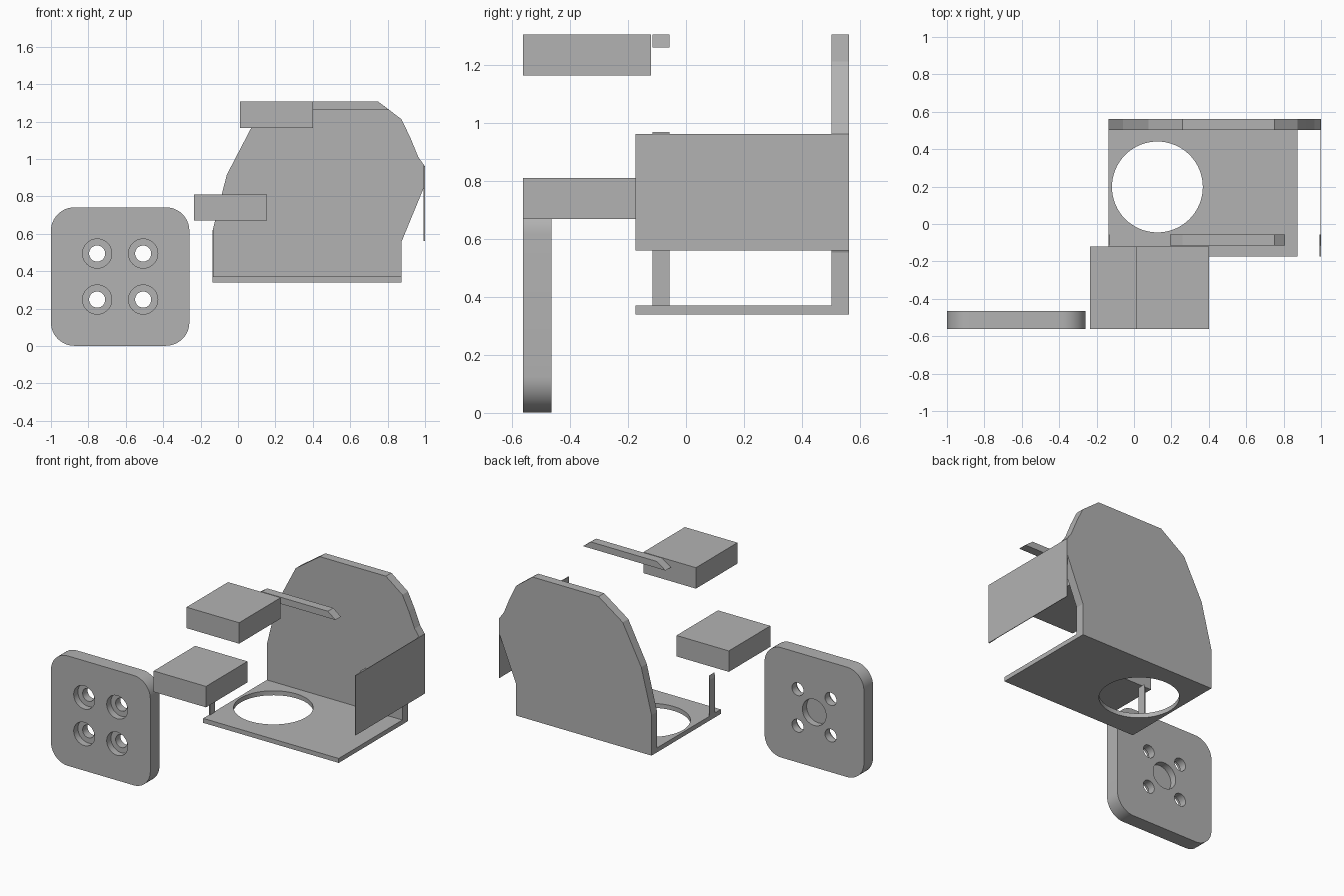
import bpy, bmesh, math

if "Cube" in bpy.data.objects:
    bpy.data.objects.remove(bpy.data.objects["Cube"])

grey = bpy.data.materials.new("plain grey")
grey.diffuse_color = (0.448, 0.448, 0.448, 1)
grey.use_nodes = True
grey.node_tree.nodes["Principled BSDF"].inputs["Base Color"].default_value = grey.diffuse_color


def prism(name, profile, y0, y1):
    """Extrude an (x, z) outline from y0 to y1."""
    bm = bmesh.new()
    face = bm.faces.new([bm.verts.new((x, y0, z)) for x, z in profile])
    out = bmesh.ops.extrude_face_region(bm, geom=[face])["geom"]
    for v in out:
        if isinstance(v, bmesh.types.BMVert):
            v.co.y = y1
    bmesh.ops.recalc_face_normals(bm, faces=bm.faces)
    mesh = bpy.data.meshes.new(name)
    bm.to_mesh(mesh)
    bm.free()
    mesh.materials.append(grey)
    ob = bpy.data.objects.new(name, mesh)
    bpy.context.collection.objects.link(ob)
    return ob


def box(name, x0, x1, y0, y1, z0, z1):
    return prism(name, [(x0, z0), (x1, z0), (x1, z1), (x0, z1)], y0, y1)


def drill(ob, centre, radius, depth, axis):
    """Cut a round hole; centre is the middle of the cutter."""
    rot = (math.pi / 2, 0, 0) if axis == "Y" else (0, 0, 0)
    bpy.ops.mesh.primitive_cylinder_add(vertices=64, radius=radius, depth=depth,
                                        location=centre, rotation=rot)
    cutter = bpy.context.object
    cutter.hide_render = True
    cutter.data.materials.append(grey)
    mod = ob.modifiers.new("hole", "BOOLEAN")
    mod.operation, mod.solver, mod.object = "DIFFERENCE", "EXACT", cutter
    bpy.context.view_layer.objects.active = ob
    bpy.ops.object.modifier_apply(modifier=mod.name)
    bpy.data.objects.remove(cutter)


def smooth(ob):
    bpy.ops.object.select_all(action="DESELECT")
    ob.select_set(True)
    bpy.context.view_layer.objects.active = ob
    bpy.ops.object.shade_smooth_by_angle(angle=math.radians(30))


# Rounded mounting plate: four counterbored holes, blind recess at the back
CX, CZ, HALF, R = -0.63, 0.371, 0.37, 0.125
Y0, Y1 = -0.562, -0.465
outline = []
for q, (sx, sz) in enumerate([(1, 1), (-1, 1), (-1, -1), (1, -1)]):
    for i in range(13):
        a = math.pi / 2 * (q + i / 12)
        outline.append((CX + sx * (HALF - R) + R * math.cos(a),
                        CZ + sz * (HALF - R) + R * math.sin(a)))
plate = prism("mounting_plate", outline, Y0, Y1)
for sx in (-1, 1):
    for sz in (-1, 1):
        x, z = CX + sx * 0.123, CZ + sz * 0.123
        drill(plate, (x, (Y0 + Y1) / 2, z), 0.043, 0.3, "Y")
        drill(plate, (x, Y0, z), 0.078, 0.09, "Y")
drill(plate, (CX, Y1, CZ), 0.088, 0.09, "Y")
smooth(plate)

# Two loose blocks
box("upper_block", 0.01, 0.402, -0.562, -0.12, 1.165, 1.306)
box("lower_block", -0.235, 0.155, -0.562, -0.12, 0.67, 0.811)

# Base with a round opening
base = box("base", -0.137, 0.873, -0.175, 0.53, 0.34, 0.37)
drill(base, (0.125, 0.198, 0.355), 0.243, 0.2, "Z")
smooth(base)

# Faceted back wall
prism("back_wall", [
    (-0.137, 0.34), (0.873, 0.34), (0.873, 0.554), (0.998, 0.857), (0.998, 0.962),
    (0.964, 1.01), (0.92, 1.117), (0.873, 1.213), (0.75, 1.306), (0.258, 1.306),
    (0.078, 1.18), (-0.06, 0.915), (-0.137, 0.613)], 0.503, 0.562)

# Thin side wall with a slightly thicker front lip
box("side_wall", 0.996, 1.0, -0.175, 0.562, 0.56, 0.962)
box("side_wall_lip", 0.993, 1.0, -0.175, -0.115, 0.56, 0.962)

# Remains of the front arch: top bar, left post, right sliver
prism("top_bar", [(0.193, 1.262), (0.807, 1.262), (0.75, 1.306), (0.258, 1.306)],
      -0.115, -0.057)
prism("left_post", [(-0.137, 0.36), (-0.13, 0.36), (-0.13, 0.64), (-0.137, 0.613)],
      -0.115, -0.057)
prism("right_sliver", [(0.992, 0.857), (0.998, 0.857), (0.998, 0.962), (0.992, 0.969)],
      -0.115, -0.057)
